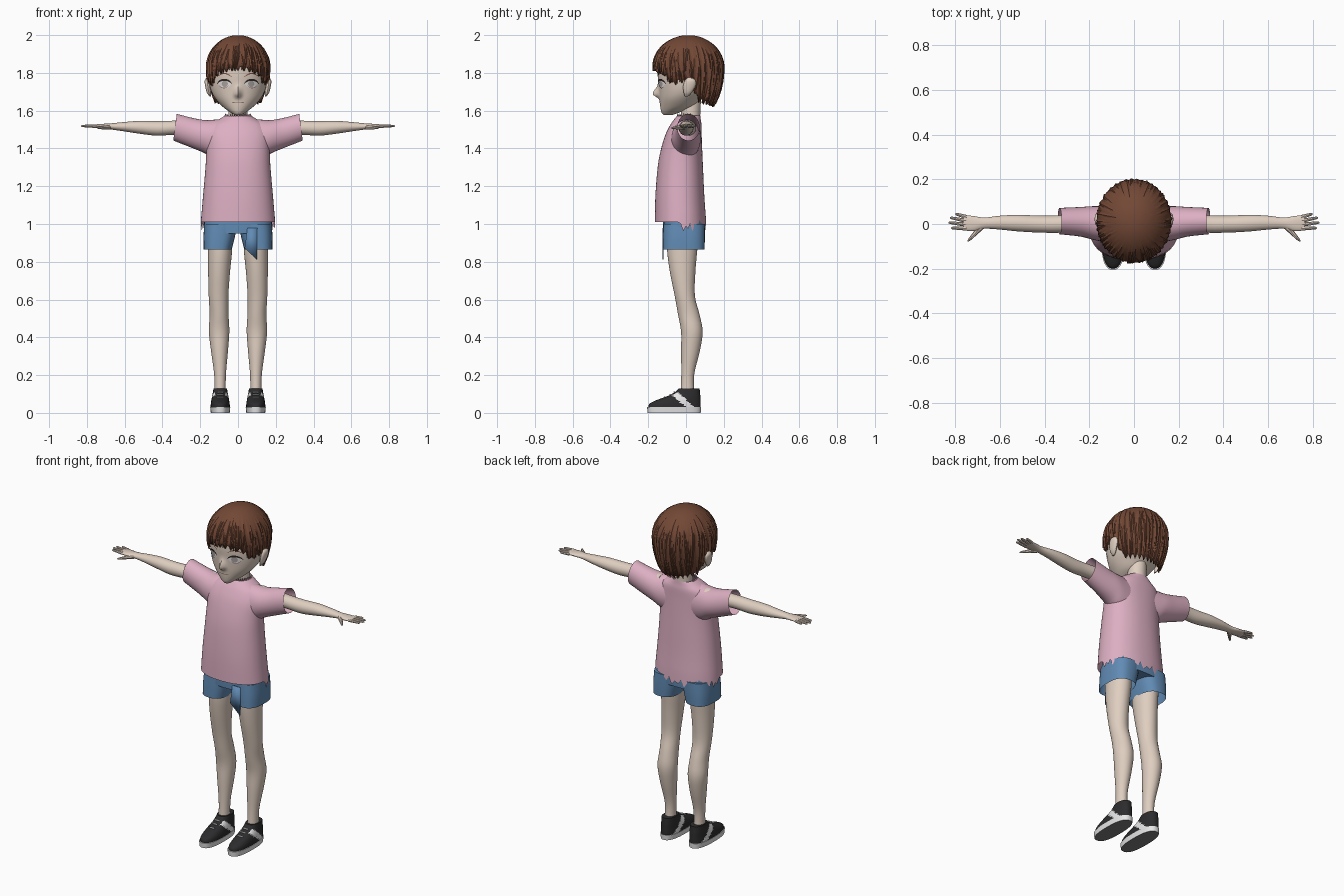
import bpy, bmesh, math, random
from mathutils import Vector
from mathutils.bvhtree import BVHTree

if "Cube" in bpy.data.objects:
    bpy.data.objects.remove(bpy.data.objects["Cube"])
random.seed(4)
built = []


def material(name, r, g, b):
    m = bpy.data.materials.new(name)
    m.use_nodes = True
    m.diffuse_color = (r, g, b, 1)
    node = m.node_tree.nodes["Principled BSDF"]
    node.inputs["Base Color"].default_value = (r, g, b, 1)
    node.inputs["Roughness"].default_value = 0.8
    return m


skin = material("skin", .74, .62, .53)
pink = material("pink cloth", .72, .43, .54)
denim = material("blue denim", .12, .26, .46)
brown = material("brown hair", .17, .065, .036)
black = material("black leather", .025, .025, .027)
white = material("white", .8, .8, .8)
grey = material("grey rubber", .2, .2, .2)
dark = material("dark lash", .03, .02, .018)
lip = material("lip line", .3, .17, .14)
iris_grey = material("iris grey", .42, .38, .36)


def add(name, verts, faces, *mats):
    me = bpy.data.meshes.new(name)
    bm = bmesh.new()
    vs = [bm.verts.new(v) for v in verts]
    for f in faces:
        bm.faces.new([vs[i] for i in f])
    bmesh.ops.recalc_face_normals(bm, faces=bm.faces)
    bm.to_mesh(me)
    bm.free()
    for m in mats:
        me.materials.append(m)
    ob = bpy.data.objects.new(name, me)
    bpy.context.collection.objects.link(ob)
    built.append(ob)
    return ob


def smooth_rows(rows, sub=4):
    # Catmull-Rom interpolation between section rows
    out = []
    for i in range(len(rows) - 1):
        a, b, c, d = (rows[max(0, min(len(rows) - 1, i + k))] for k in (-1, 0, 1, 2))
        for j in range(sub):
            t = j / sub
            out.append([q + .5 * t * (r - p + t * (2 * p - 5 * q + 4 * r - s + t * (3 * (q - r) + s - p)))
                        for p, q, r, s in zip(a, b, c, d)])
    return out + [list(rows[-1])]


def tube(name, rows, mats, axis="z", side=1, n=32, power=1, caps=(True, True), warp=None, sub=4):
    # rows: station, centre and radius across, low and high limits of the other axis
    verts, faces = [], []
    rows = smooth_rows(rows, sub)
    for i, (t, c, r, lo, hi) in enumerate(rows):
        for j in range(n):
            a = math.tau * j / n
            co, si = (math.copysign(abs(f) ** power, f) for f in (math.cos(a), math.sin(a)))
            u, v = c + r * co, (lo + hi) / 2 + (hi - lo) / 2 * si
            p = Vector((u, v, t) if axis == "z" else (t, u, v))
            if warp:
                p = warp(p, i, j, len(rows) - 1)
            p.x *= side
            verts.append(p)
    for i in range(len(rows) - 1):
        for j in range(n):
            k = (j + 1) % n
            faces.append((i * n + j, i * n + k, i * n + n + k, i * n + n + j))
    if caps[0]:
        faces.append(tuple(range(n)))
    if caps[1]:
        faces.append(tuple(range(len(verts) - n, len(verts))))
    return add(name, verts, faces, *mats), verts, faces


def stick(name, p, q, r0, r1, mat, side=1):
    # tapered rod with a rounded tip
    p, q = Vector(p), Vector(q)
    d = (q - p).normalized()
    u = d.cross(Vector((0, 0, 1))).normalized()
    w = d.cross(u)
    verts, n = [], 8
    for f, r in ((0, r0), (.5, (r0 + r1) / 2), (.9, r1), (1, r1 * .4)):
        for j in range(n):
            a = math.tau * j / n
            v = p.lerp(q, f) + r * (math.cos(a) * u + math.sin(a) * w)
            verts.append((v.x * side, v.y, v.z))
    faces = [(i * n + j, i * n + (j + 1) % n, i * n + n + (j + 1) % n, i * n + n + j)
             for i in range(3) for j in range(n)]
    add(name, verts, faces + [tuple(range(n)), tuple(range(3 * n, 4 * n))], mat)


# Head with a pointed nose
def nose(p, i, j, last):
    if p.y < 0:
        dz = (p.z - 1.688) / (.018 if p.z < 1.688 else .034)
        p.y -= .034 * math.exp(-(p.x / .015) ** 2 - dz * dz)
    return p


head_rows = [(1.578, 0, .02, -.12, -.07), (1.592, 0, .042, -.13, -.03), (1.62, 0, .08, -.136, .04),
             (1.66, 0, .117, -.14, .08), (1.7, 0, .14, -.143, .12), (1.75, 0, .153, -.147, .15),
             (1.8, 0, .156, -.15, .165), (1.86, 0, .148, -.145, .165), (1.93, 0, .11, -.1, .13),
             (1.97, 0, .05, -.05, .07)]
_, hv, hf = tube("head", head_rows, [skin], n=72, warp=nose, sub=6)
face_tree = BVHTree.FromPolygons(hv, hf)
tube("neck", [(1.48, 0, .06, -.03, .08), (1.56, 0, .052, -.025, .075), (1.67, 0, .05, -.03, .08)], [skin])


def face_strip(name, x0, x1, top, bottom, mat, side=1, off=.003, n=14):
    # thin plate laid on the face between two curves
    verts = []
    for i in range(n + 1):
        u = i / n
        x = side * (x0 + (x1 - x0) * u)
        for z in (top(u), bottom(u)):
            hit = face_tree.ray_cast(Vector((x, -1, z)), Vector((0, 1, 0)))[0]
            verts.append((x, hit.y - off, z))
    add(name, verts, [(2 * i, 2 * i + 2, 2 * i + 3, 2 * i + 1) for i in range(n)], mat)


def arch(base, height, power=.6):
    return lambda u: base + height * max(0, math.sin(math.pi * u)) ** power


for s, label in ((1, "left"), (-1, "right")):
    face_strip(label + "_eye", .038, .104, arch(1.742, .02), arch(1.74, -.02), white, s)
    face_strip(label + "_iris", .053, .087, arch(1.742, .017), arch(1.742, -.018), iris_grey, s, .0045)
    face_strip(label + "_lash", .034, .11, arch(1.745, .024), arch(1.74, .018), dark, s, .006)
    face_strip(label + "_lower_lash", .05, .1, arch(1.736, -.014), arch(1.735, -.017), lip, s, .005)
    face_strip(label + "_brow", .035, .11, arch(1.782, .018, 1), arch(1.779, .015, 1), brown, s)
    # Ear: flattened shell
    tube(label + "_ear", [(1.675, .146, .004, -.005, .01), (1.695, .154, .011, -.012, .03),
                          (1.73, .16, .014, -.015, .05), (1.76, .163, .013, -.005, .05),
                          (1.775, .16, .005, .01, .03)], [skin], side=s, n=16)
face_strip("mouth", -.032, .032, arch(1.646, -.002), arch(1.643, -.003), lip)

# Hair: shell swept down from the crown to a hairline, with layered locks
HAIRLINE = [(-1, 1.635), (-.35, 1.655), (-.15, 1.72), (.15, 1.76), (.5, 1.745), (.72, 1.8), (1, 1.825)]


def hair_end(a):
    f = -math.sin(a)
    for (f0, z0), (f1, z1) in zip(HAIRLINE, HAIRLINE[1:]):
        if f <= f1:
            return z0 + (z1 - z0) * (f - f0) / (f1 - f0)
    return HAIRLINE[-1][1]


def hair_point(a, s, off=0, drop=0):
    d = hair_end(a) - drop - 1.83
    t = s * math.acos(max(-1, d / (.17 if d > 0 else .3)))
    c, k = math.cos(t), 1 + off
    return (.166 * k * math.sin(t) * math.cos(a), .013 + .186 * k * math.sin(t) * math.sin(a),
            1.83 + c * (.17 if c > 0 else .3))


N, R = 96, 16
verts = [hair_point(math.tau * j / N, i / R, 0, .022 * (j % 3 == 0) * (i == R) - .008)
         for i in range(1, R + 1) for j in range(N)]
faces = [(i * N + j, i * N + (j + 1) % N, i * N + N + (j + 1) % N, i * N + N + j)
         for i in range(R - 1) for j in range(N)]
cap = add("hair_cap", verts, faces + [tuple(range(N))], brown)
shell = cap.modifiers.new("thickness", "SOLIDIFY")
shell.thickness, shell.offset = .012, -1

verts, faces = [], []
for k in range(84):
    a0 = math.tau * (k + random.uniform(-.3, .3)) / 42
    start = random.uniform(.12, .3) if k < 42 else random.uniform(.35, .6)
    width, bend = random.uniform(.07, .11), random.uniform(-.14, .14)
    drop, lift = random.uniform(-.012, .018), random.uniform(.018, .04)
    base, steps = len(verts), 9
    for i in range(steps + 1):
        u = i / steps
        w = width * min(1, u * 4 + .1) * (1 - u ** 4) + .002
        a = a0 + bend * u * u
        for da, off in ((-w, -.01), (0, lift * min(1, 3 * u + .1)), (w, -.01)):
            verts.append(hair_point(a + da, start + (1 - start) * u, off, drop))
    for i in range(steps):
        for j in (0, 1):
            b = base + 3 * i + j
            faces.append((b, b + 1, b + 4, b + 3))
add("hair_locks", verts, faces, brown)


# Shirt with a torn hem at the back and sides and a ragged collar
def torn(p, i, j, last):
    if i == 0:
        if p.y > -.03:
            p.z -= (.008, .048, .022, .035)[j % 4]
        elif p.y < -.12:
            p.z += .001 * (j % 2)
    if i == last and p.y < .03:
        p.z += .012 if j % 2 else -.022
    return p


tube("shirt_body", [(1.01, 0, .197, -.165, .107), (1.15, 0, .185, -.162, .097), (1.3, 0, .172, -.15, .09),
                    (1.39, 0, .168, -.134, .086), (1.47, 0, .168, -.11, .083), (1.525, 0, .145, -.083, .082),
                    (1.555, 0, .1, -.062, .078), (1.575, 0, .066, -.045, .076)],
     [pink], n=72, power=.9, caps=(False, False), warp=torn)


def slant(p, i, j, last):
    p.x -= (p.z - 1.5) * .13 * i / last
    return p


for s, label in ((1, "left"), (-1, "right")):
    tube(label + "_sleeve", [(.07, -.003, .075, 1.33, 1.556), (.13, 0, .078, 1.35, 1.552),
                             (.175, .004, .076, 1.378, 1.55), (.24, .01, .066, 1.405, 1.56),
                             (.335, .013, .059, 1.442, 1.583)],
         [pink], "x", s, caps=(False, False), warp=slant)
    # Arm, fingers and thumb
    tube(label + "_arm", [(.15, .012, .042, 1.468, 1.55), (.33, 0, .039, 1.472, 1.547),
                          (.43, 0, .038, 1.468, 1.545), (.52, .004, .037, 1.478, 1.546),
                          (.6, .006, .031, 1.49, 1.54), (.67, .004, .025, 1.5, 1.533),
                          (.72, .002, .034, 1.506, 1.53), (.765, .006, .034, 1.51, 1.526)],
         [skin], "x", s, n=24)
    for f, (y0, x1, y1) in enumerate(((.031, .8, .046), (.014, .825, .029), (-.003, .832, .007), (-.02, .82, -.018))):
        stick(f"{label}_finger_{f + 1}", (.75, y0, 1.518), (x1, y1, 1.519), .0095, .006, skin, s)
    stick(label + "_thumb", (.68, -.008, 1.514), (.745, -.078, 1.508), .014, .006, skin, s)

    # Leg
    tube(label + "_leg", [(.98, .095, .064, -.1, .07), (.865, .095, .064, -.1, .06), (.75, .1, .058, -.086, .05),
                          (.62, .103, .052, -.06, .047), (.52, .1, .05, -.042, .072), (.43, .1, .054, -.026, .088),
                          (.33, .098, .045, -.026, .074), (.2, .095, .031, -.025, .043), (.09, .095, .03, -.03, .045)],
         [skin], side=s)
    # Shorts leg
    tube(label + "_shorts_leg", [(.865, .108, .075, -.122, .098), (.93, .1, .083, -.122, .1), (1, .09, .088, -.12, .1)],
         [denim], side=s, power=.75, caps=(False, True))

    # Shoe: sole, upper with a slanted side band, laces
    sole, _, _ = tube(label + "_sole", [(0, .094, .05, -.203, .078), (.03, .094, .053, -.206, .08)],
                      [white, grey], side=s, n=40, power=.8, sub=2)
    for p in sole.data.polygons:
        p.material_index = int(p.normal.z < -.9)
    upper, _, _ = tube(label + "_shoe_upper", [(.025, .094, .051, -.2, .078), (.048, .094, .05, -.194, .078),
                                               (.068, .094, .047, -.155, .077), (.088, .094, .043, -.1, .076),
                                               (.108, .094, .039, -.062, .074), (.128, .094, .036, -.04, .072)],
                       [black, white], side=s, n=64, power=.85)
    for p in upper.data.polygons:
        band = p.center.y - (-.055 + (.1 - p.center.z) * 1.1)
        p.material_index = int(abs(band) < .022 and abs(abs(p.center.x) - .094) > .026)
    for z, y in ((.084, -.112), (.097, -.085), (.11, -.062)):
        stick(label + "_lace", (.078, y, z), (.11, y, z), .004, .004, white, s)

# Shorts waist and the loose torn flap on the front
tube("shorts_waist", [(.95, 0, .178, -.121, .1), (1.0, 0, .18, -.122, .1), (1.08, 0, .17, -.12, .09)],
     [denim], power=.75)
flap = [(.035, .872), (.1, .812), (.102, .98), (.05, .98)]
ob = add("shorts_flap", [(x, -.125, z) for x, z in flap], [(0, 1, 2, 3)], denim)
ob.modifiers.new("thickness", "SOLIDIFY").thickness = .006

# Smooth shading with kept creases
bpy.ops.object.select_all(action="DESELECT")
for ob in built:
    ob.select_set(True)
bpy.context.view_layer.objects.active = built[0]
bpy.ops.object.shade_smooth_by_angle(angle=math.radians(35))
